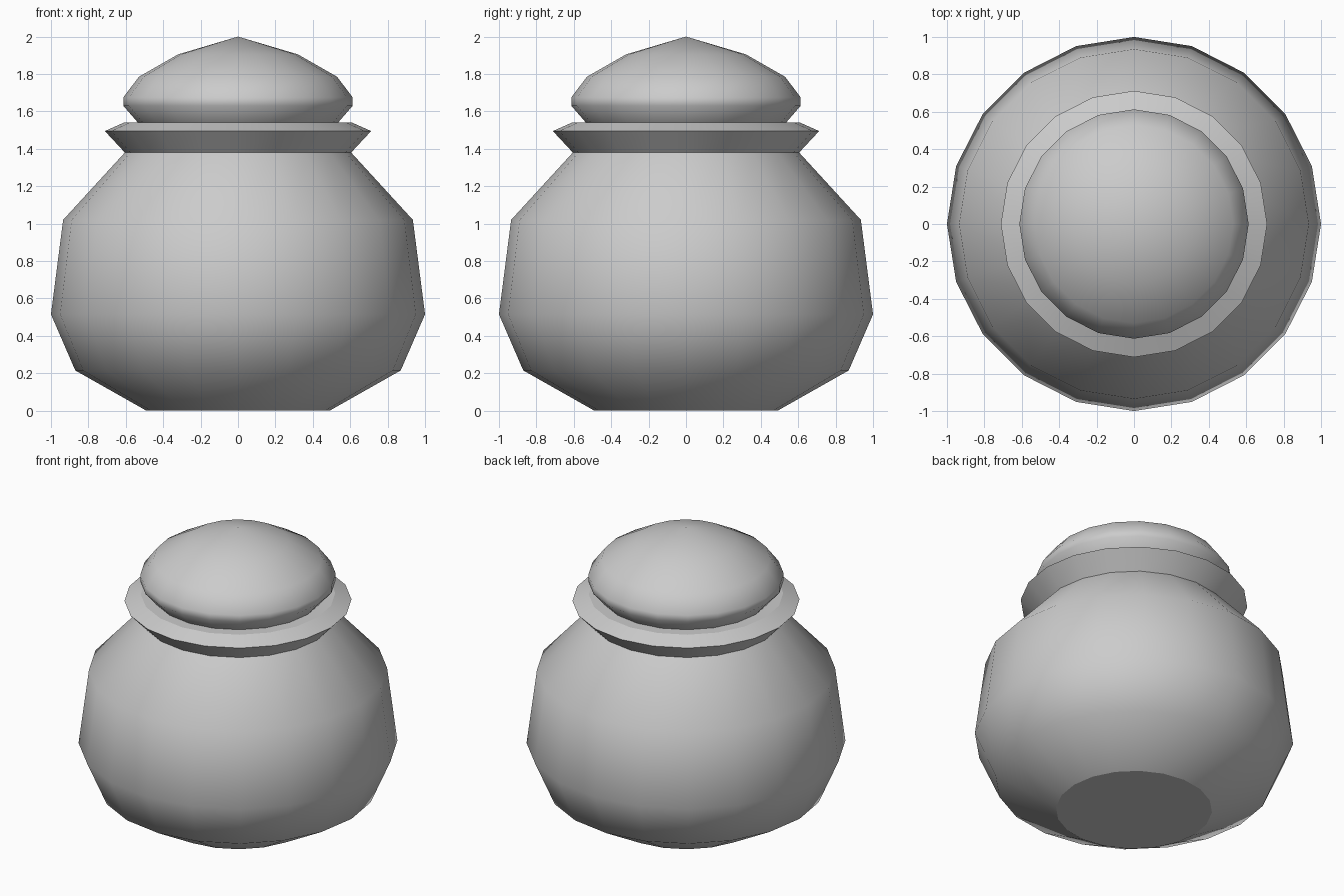
import bpy, bmesh
from math import cos, sin, tau

if "Cube" in bpy.data.objects:
    bpy.data.objects.remove(bpy.data.objects["Cube"])

SIDES = 20


def lathe(name, profile, sharp=(), cap_bottom=False):
    """Spin (radius, z) points round the z axis; listed rings get sharp edges."""
    bm = bmesh.new()
    rings = []
    for r, z in profile:
        if r == 0:
            rings.append([bm.verts.new((0, 0, z))] * SIDES)
        else:
            rings.append([bm.verts.new((r * cos(tau * i / SIDES), r * sin(tau * i / SIDES), z))
                          for i in range(SIDES)])
    for low, high in zip(rings, rings[1:]):
        for i in range(SIDES):
            j = (i + 1) % SIDES
            corners = [low[i], low[j], high[j], high[i]]
            bm.faces.new(list(dict.fromkeys(corners))).smooth = True
    if cap_bottom:
        bm.faces.new(rings[0][::-1])
    for k in sharp:
        for i in range(SIDES):
            bm.edges.get((rings[k][i], rings[k][(i + 1) % SIDES])).smooth = False
    bm.normal_update()
    mesh = bpy.data.meshes.new(name)
    bm.to_mesh(mesh)
    bm.free()
    obj = bpy.data.objects.new(name, mesh)
    bpy.context.collection.objects.link(obj)
    return obj


# Rounded jar with flared rim and flat shelf under the lid
lathe("jar_body",
      [(0.49, 0), (0.87, 0.215), (1.0, 0.515), (0.935, 1.02), (0.605, 1.38),
       (0.712, 1.495), (0.61, 1.54), (0.535, 1.54)],
      sharp=(0, 4, 5, 6), cap_bottom=True)

# Domed lid
lathe("lid",
      [(0.535, 1.54), (0.613, 1.63), (0.613, 1.675), (0.53, 1.785), (0.32, 1.905), (0, 2.0)])
